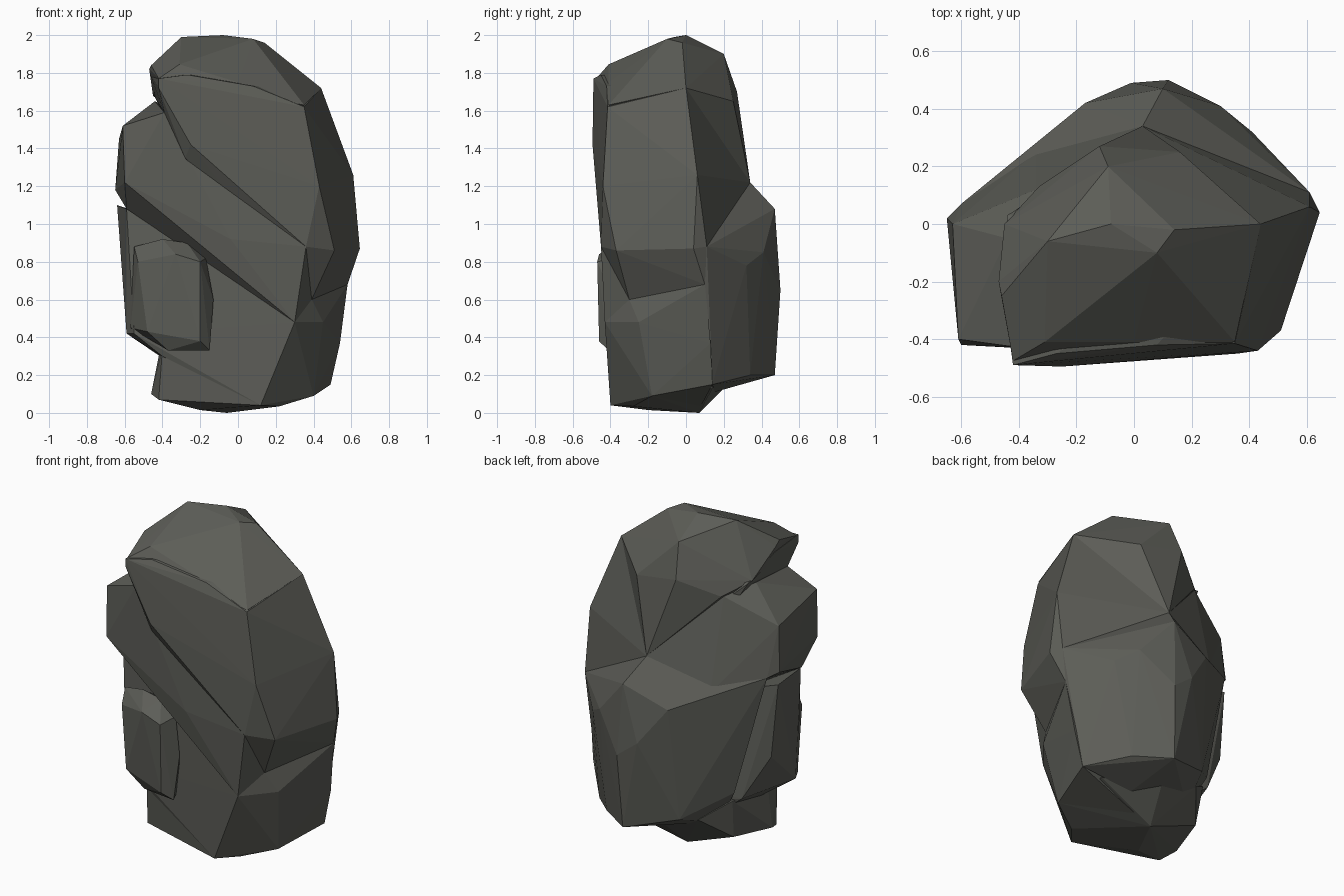
import bpy, bmesh

stone = bpy.data.materials.new("dark_olive_stone")
stone.diffuse_color = (0.107, 0.109, 0.095, 1)


def chunk(name, *points):
    """A faceted stone block: the convex hull of its corner points."""
    bm = bmesh.new()
    for p in points:
        bm.verts.new(p)
    hull = bmesh.ops.convex_hull(bm, input=bm.verts)
    spare = {g for g in hull["geom_interior"] + hull["geom_unused"]
             if isinstance(g, bmesh.types.BMVert)}
    bmesh.ops.delete(bm, geom=list(spare), context='VERTS')
    bmesh.ops.recalc_face_normals(bm, faces=bm.faces)
    mesh = bpy.data.meshes.new(name)
    bm.to_mesh(mesh)
    bm.free()
    mesh.materials.append(stone)
    obj = bpy.data.objects.new(name, mesh)
    bpy.context.collection.objects.link(obj)
    return obj


# Corners shared by neighbouring blocks
notch_front, notch_back = (0.39, -0.30, 0.60), (0.58, 0.10, 0.68)
ridge_back, ridge_side = (0.03, 0.34, 1.22), (0.61, 0.11, 0.88)
slab_corner = (0.44, 0.0, 1.72)

# Tall upper slab with the big front plate
upper_slab = chunk(
    "upper_slab",
    (-0.42, -0.49, 1.77), (-0.42, -0.49, 1.72), (-0.25, -0.495, 1.42),
    (-0.39, -0.43, 1.59), (-0.28, -0.44, 1.35),
    (0.36, -0.45, 0.88), (0.43, -0.44, 1.20), (0.35, -0.415, 1.62),
    (-0.27, -0.45, 1.79), (0.08, -0.42, 1.73),
    slab_corner, (0.61, 0.06, 1.26), (0.645, 0.04, 0.87), (0.51, -0.37, 0.86),
    notch_front, notch_back, ridge_back, ridge_side,
    (-0.46, -0.20, 1.78), (-0.44, 0.03, 1.67), (0.0, 0.0, 0.90), (-0.25, 0.15, 1.3))

# Crown on top
crown = chunk(
    "crown",
    (-0.46, -0.25, 1.84), (-0.31, -0.41, 1.845), (-0.42, -0.475, 1.77), (-0.47, -0.20, 1.82),
    (-0.45, 0.0, 1.68), (-0.35, -0.10, 1.92), (-0.30, -0.06, 1.99), (-0.08, 0.0, 2.0),
    (0.08, -0.10, 1.98), (0.14, -0.02, 1.96), slab_corner, (0.35, -0.41, 1.63),
    (0.0, -0.41, 1.75), (-0.09, 0.20, 1.90), (-0.12, 0.27, 1.70), (0.16, 0.25, 1.65),
    (-0.33, 0.13, 1.60), ridge_back)

# Middle layer with the left shoulder
shoulder = chunk(
    "left_shoulder",
    (-0.61, -0.40, 1.52), (-0.39, -0.43, 1.59), (-0.44, -0.05, 1.65), (-0.34, 0.12, 1.60),
    (-0.63, 0.0, 1.45), (-0.65, 0.02, 1.18), (-0.60, -0.42, 1.22),
    (-0.04, -0.45, 0.92), (0.30, -0.43, 0.48), (0.36, -0.45, 0.88), notch_front,
    (-0.60, 0.07, 1.15), (-0.34, 0.25, 1.06), ridge_back, (-0.59, -0.28, 1.08),
    (-0.06, -0.39, 0.86), (0.2, 0.1, 0.9))

# Lower body with the flat recessed front panel
lower_body = chunk(
    "lower_body",
    (-0.59, -0.27, 1.08), (-0.06, -0.37, 0.87), (0.30, -0.43, 0.48), (0.12, -0.40, 0.04),
    (-0.55, -0.30, 0.42), (-0.59, -0.22, 0.42), (-0.60, 0.03, 0.65), (-0.64, 0.02, 1.10),
    notch_front, notch_back, (0.45, -0.25, 0.48), (0.54, 0.13, 0.37), (0.49, 0.14, 0.15),
    (0.40, -0.18, 0.09), (0.22, -0.28, 0.04), (-0.40, -0.31, 0.30), (-0.45, 0.10, 0.38),
    (0.0, 0.07, 0.02))

# Foot under the overhang
foot = chunk(
    "foot",
    (-0.42, -0.28, 0.07), (-0.46, -0.18, 0.10), (-0.42, -0.20, 0.30), (-0.40, -0.31, 0.34),
    (0.12, -0.40, 0.04), (0.22, -0.28, 0.035), (-0.20, -0.20, 0.015), (-0.06, 0.07, 0.0),
    (0.40, -0.18, 0.09), (0.15, 0.15, 0.11), (-0.38, 0.08, 0.12), (-0.40, 0.12, 0.36),
    (0.0, 0.24, 0.17), (0.35, 0.14, 0.13), (-0.25, 0.24, 0.25), (0.2, -0.1, 0.4))

# Bulge low on the back
back_bulge = chunk(
    "back_bulge",
    ridge_back, ridge_side, (0.10, 0.47, 1.08), (-0.17, 0.42, 0.97), (-0.34, 0.28, 1.04),
    (0.12, 0.50, 0.65), (-0.01, 0.49, 0.75), (0.30, 0.41, 0.85), (0.41, 0.32, 0.78),
    (0.10, 0.47, 0.20), (0.30, 0.34, 0.20), (-0.20, 0.35, 0.28), (-0.44, 0.19, 0.92),
    (-0.60, 0.07, 1.15), (-0.42, 0.13, 0.42), (0.49, 0.14, 0.15), (0.15, 0.15, 0.11),
    (-0.30, 0.10, 0.2), notch_back, (-0.3, 0.0, 1.0))

# Small block stuck on the front
front_nub = chunk(
    "front_nub",
    (-0.55, -0.31, 0.88), (-0.40, -0.35, 0.92), (-0.27, -0.36, 0.90), (-0.33, -0.46, 0.84),
    (-0.20, -0.47, 0.80), (-0.20, -0.46, 0.38), (-0.48, -0.40, 0.43), (-0.53, -0.37, 0.80),
    (-0.17, -0.36, 0.82), (-0.13, -0.38, 0.60), (-0.15, -0.41, 0.33), (-0.37, -0.38, 0.33),
    (-0.57, -0.27, 0.45), (-0.2, -0.28, 0.36), (-0.25, -0.28, 0.85))

# Fuse all the blocks into a single rock
rock = lower_body
bpy.context.view_layer.objects.active = rock
for part in (foot, back_bulge, shoulder, upper_slab, crown, front_nub):
    mod = rock.modifiers.new("fuse", 'BOOLEAN')
    mod.operation = 'UNION'
    mod.solver = 'EXACT'
    mod.object = part
    bpy.ops.object.modifier_apply(modifier=mod.name)
    bpy.data.objects.remove(part)
rock.name = "rock"
for face in rock.data.polygons:
    face.use_smooth = False
